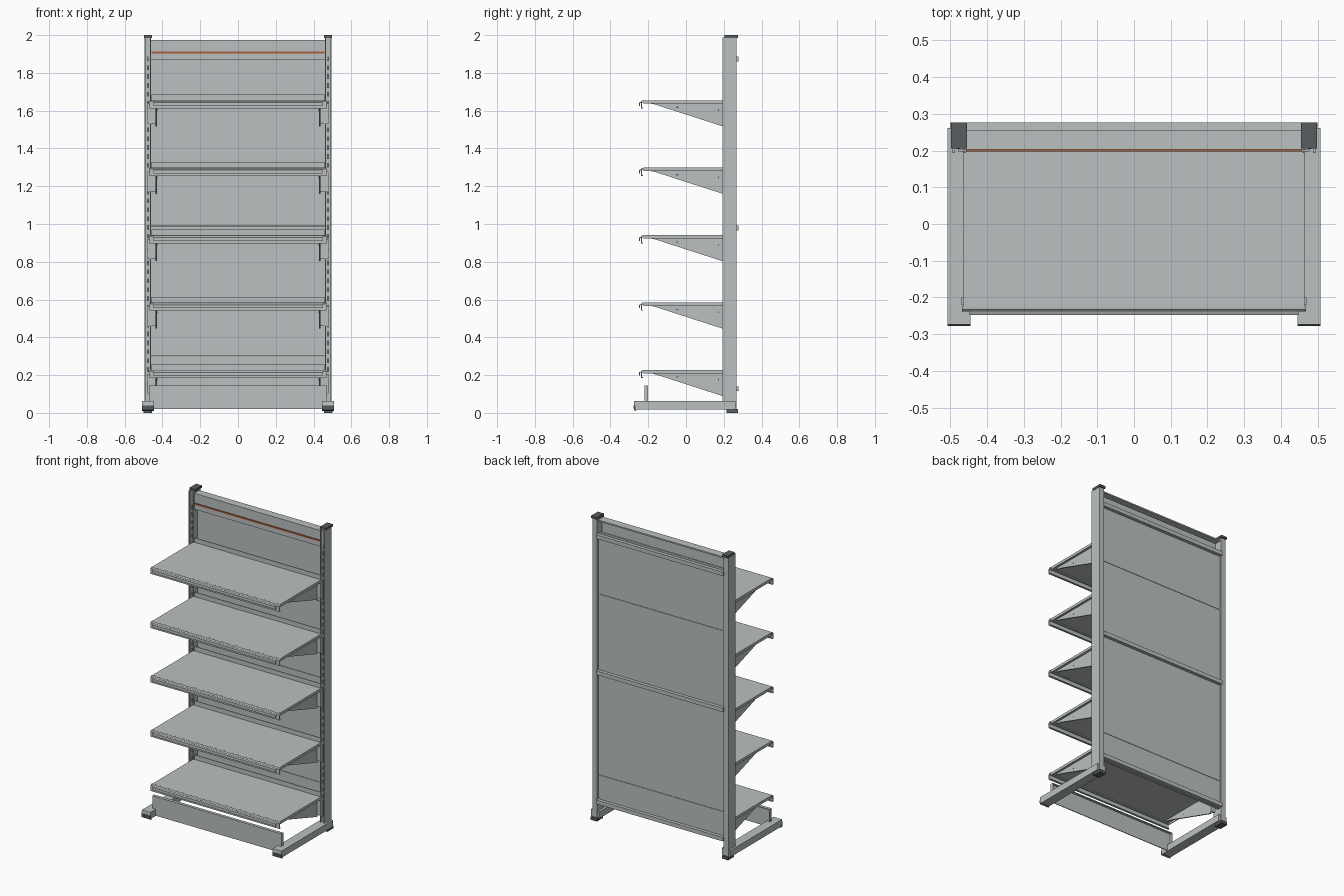
import bpy
import bmesh
from mathutils import Vector

if "Cube" in bpy.data.objects:
    bpy.data.objects.remove(bpy.data.objects["Cube"], do_unlink=True)


def material(name, rgb):
    m = bpy.data.materials.new(name)
    m.use_nodes = True
    m.diffuse_color = (*rgb, 1)
    m.node_tree.nodes["Principled BSDF"].inputs["Base Color"].default_value = (*rgb, 1)
    return m


GREY = material("light grey steel", (0.50, 0.53, 0.53))
DARK = material("dark grey plastic", (0.10, 0.11, 0.12))
ORANGE = material("burnt orange", (0.42, 0.11, 0.04))


def finish(name, bm, mat):
    bmesh.ops.recalc_face_normals(bm, faces=bm.faces)
    mesh = bpy.data.meshes.new(name)
    bm.to_mesh(mesh)
    bm.free()
    mesh.materials.append(mat)
    ob = bpy.data.objects.new(name, mesh)
    bpy.context.collection.objects.link(ob)
    return ob


def add_box(bm, x, y, z):
    """Add a box given its (min, max) range on each axis."""
    verts = bmesh.ops.create_cube(bm, size=1)["verts"]
    for v in verts:
        v.co = Vector([(a + b) / 2 + c * (b - a) for (a, b), c in zip((x, y, z), v.co)])


def boxes(name, mat, *ranges):
    bm = bmesh.new()
    for r in ranges:
        add_box(bm, *r)
    return finish(name, bm, mat)


def extrude_x(name, mat, x, profile):
    """Extrude a closed (y, z) outline from x[0] to x[1]."""
    bm = bmesh.new()
    face = bm.faces.new([bm.verts.new((x[0], y, z)) for y, z in profile])
    out = bmesh.ops.extrude_face_region(bm, geom=[face])["geom"]
    bmesh.ops.translate(bm, vec=(x[1] - x[0], 0, 0),
                        verts=[g for g in out if isinstance(g, bmesh.types.BMVert)])
    return finish(name, bm, mat)


def span(s, a, b):
    """A range on the side given by the sign s."""
    return tuple(sorted((s * a, s * b)))


SHELF_TOPS = [0.227 + 0.357 * i for i in range(5)]

# Uprights, feet and their plastic ends, on both sides
for s, side in ((1, "left"), (-1, "right")):
    boxes(side + "_upright", GREY,
          (span(s, 0.460, 0.495), (0.207, 0.267), (0.02, 1.988)),
          (span(s, 0.488, 0.495), (0.194, 0.21), (0.06, 1.988)),
          (span(s, 0.460, 0.466), (0.194, 0.21), (0.06, 1.988)))
    boxes(side + "_upright_cap", DARK,
          (span(s, 0.455, 0.498), (0.205, 0.276), (1.985, 2.0)))
    boxes(side + "_upright_slots", DARK,
          *[(span(s, 0.472, 0.483), (0.204, 0.209), (0.17 + k * 0.047, 0.195 + k * 0.047))
            for k in range(37)])
    extrude_x(side + "_foot", GREY, span(s, 0.445, 0.508),
              [(-0.268, 0.018), (0.262, 0.018), (0.262, 0.062), (-0.274, 0.062),
               (-0.276, 0.04), (-0.268, 0.04)])
    extrude_x(side + "_foot_end", DARK, span(s, 0.445, 0.508),
              [(-0.278, 0.04), (-0.276, 0.016), (-0.266, 0.01), (-0.262, 0.018),
               (-0.268, 0.04)])
    boxes(side + "_levelling_pad", DARK,
          (span(s, 0.455, 0.500), (0.215, 0.276), (0.0, 0.02)))

# Rear panel in sections, separated by fine seams
seams = [0.11, 0.30, 0.99, 1.49, 1.89]
for low, high in zip(seams, seams[1:]):
    boxes("back_panel", GREY,
          ((-0.462, 0.462), (0.238, 0.255), (low + 0.001, high - 0.001)))

# Horizontal rails behind the panel
for z in (0.128, 0.978, 1.873):
    boxes("back_rail", GREY, ((-0.462, 0.462), (0.25, 0.277), (z - 0.013, z + 0.013)))

# Header board with its coloured strip
extrude_x("header_board", GREY, (-0.475, 0.475),
          [(0.203, 1.87), (0.203, 1.975), (0.256, 1.975), (0.256, 1.966),
           (0.215, 1.966), (0.215, 1.88), (0.24, 1.88), (0.24, 1.87)])
boxes("header_strip", ORANGE, ((-0.457, 0.457), (0.198, 0.204), (1.903, 1.913)))

# Kick plate, a shallow folded tray between the feet
boxes("kick_plate", GREY,
      ((-0.47, 0.47), (-0.220, -0.215), (0.02, 0.145)),
      ((-0.47, 0.47), (-0.220, -0.200), (0.140, 0.145)),
      ((-0.47, -0.465), (-0.220, -0.200), (0.062, 0.145)),
      ((0.465, 0.47), (-0.220, -0.200), (0.062, 0.145)))

# Shelves with folded edges, front lip, price rail and brackets
for t in SHELF_TOPS:
    boxes("shelf", GREY,
          ((-0.465, 0.465), (-0.226, 0.196), (t - 0.005, t)),
          ((-0.457, 0.457), (0.19, 0.203), (t - 0.005, t)),
          ((-0.457, 0.457), (0.199, 0.203), (t - 0.02, t + 0.03)),
          ((-0.465, -0.461), (-0.226, 0.196), (t - 0.018, t)),
          ((0.461, 0.465), (-0.226, 0.196), (t - 0.018, t)))
    extrude_x("shelf_lip", GREY, (-0.469, 0.469),
              [(-0.224, t), (-0.233, t - 0.001), (-0.239, t - 0.007), (-0.239, t - 0.043),
               (-0.228, t - 0.043), (-0.228, t - 0.038), (-0.234, t - 0.038),
               (-0.234, t - 0.012), (-0.224, t - 0.012)])
    extrude_x("price_rail", GREY, (-0.448, 0.448),
              [(-0.238, t - 0.008), (-0.248, t - 0.012), (-0.248, t - 0.03),
               (-0.244, t - 0.03), (-0.244, t - 0.014), (-0.238, t - 0.014)])
    for s in (1, -1):
        extrude_x("shelf_bracket", GREY, span(s, 0.428, 0.436),
                  [(-0.20, t - 0.005), (0.205, t - 0.005), (0.205, t - 0.138),
                   (0.194, t - 0.138), (-0.165, t - 0.022), (-0.20, t - 0.015)])
        boxes("bracket_hook", GREY,
              (span(s, 0.430, 0.478), (0.198, 0.208), (t - 0.125, t - 0.02)))
        boxes("bracket_holes", DARK,
              (span(s, 0.427, 0.437), (-0.052, -0.040), (t - 0.040, t - 0.034)),
              (span(s, 0.427, 0.437), (0.170, 0.176), (t - 0.056, t - 0.046)))
